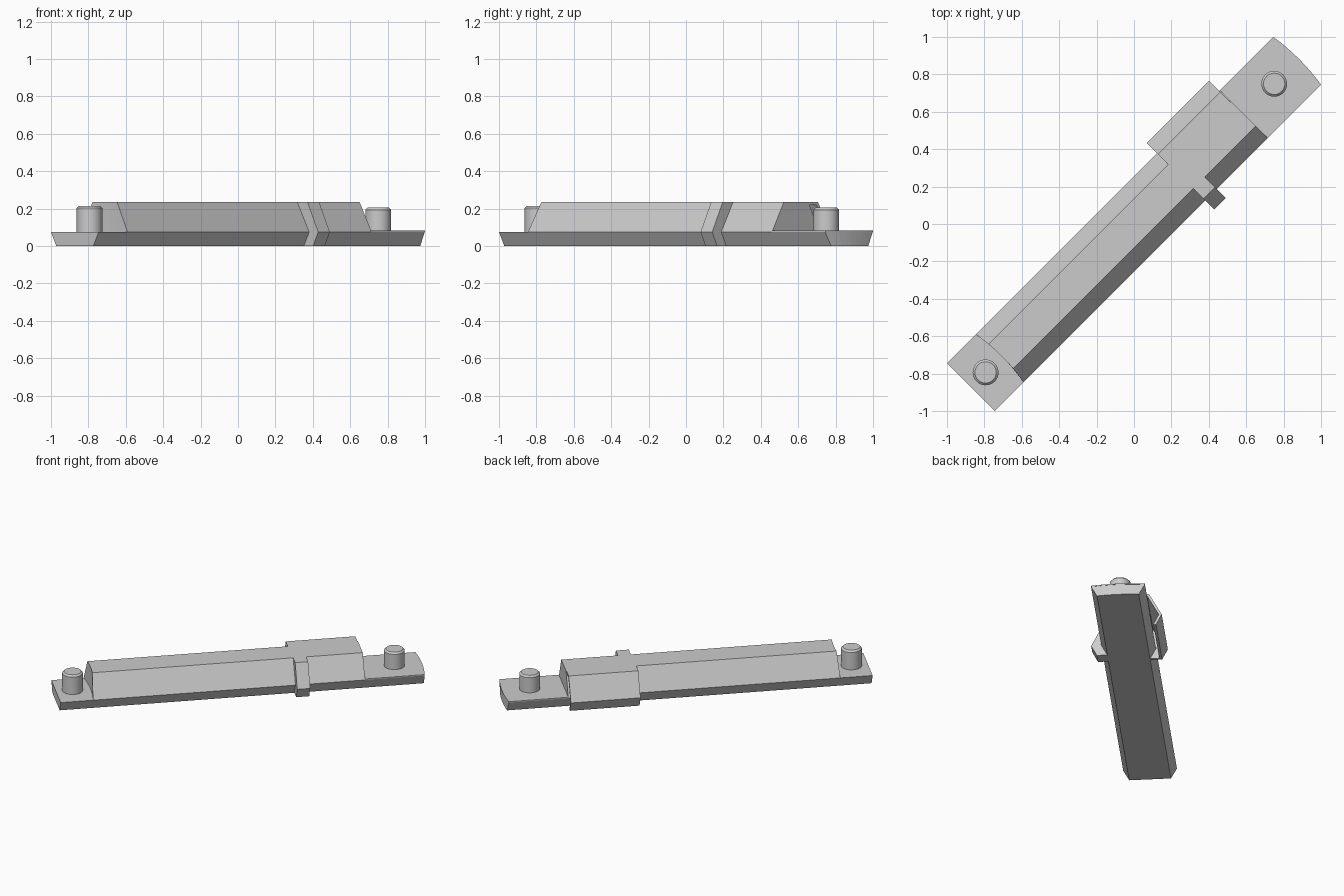
import bpy, bmesh, math
from mathutils import Matrix

if "Cube" in bpy.data.objects:
    bpy.data.objects.remove(bpy.data.objects["Cube"])

TURN = Matrix.Rotation(math.radians(45), 4, 'Z')   # part lies on the diagonal
grey = bpy.data.materials.new("plain_grey")
grey.diffuse_color = (0.6, 0.6, 0.6, 1)
grey.use_nodes = True
grey.node_tree.nodes["Principled BSDF"].inputs["Base Color"].default_value = grey.diffuse_color


def finish(name, bm):
    bmesh.ops.recalc_face_normals(bm, faces=bm.faces)
    bm.transform(TURN)
    me = bpy.data.meshes.new(name)
    bm.to_mesh(me)
    bm.free()
    me.materials.append(grey)
    ob = bpy.data.objects.new(name, me)
    bpy.context.collection.objects.link(ob)
    return ob


def slab(name, u0, u1, low, high, bow0=0.0, bow1=0.0):
    """Block along u; low/high are (v_start, v_end, z). Ends may bow outward along +u."""
    n = 8 if bow0 or bow1 else 1
    bm = bmesh.new()
    grid = []
    for u, bow in ((u0, bow0), (u1, bow1)):
        rows = []
        for a, b, z in (low, high):
            row = []
            for i in range(n + 1):
                v = a + (b - a) * i / n
                row.append(bm.verts.new((u + bow * (1 - (v / 0.18) ** 2), v, z)))
            rows.append(row)
        grid.append(rows)
    (l0, h0), (l1, h1) = grid
    for i in range(n):
        bm.faces.new((l0[i], l0[i + 1], h0[i + 1], h0[i]))
        bm.faces.new((l1[i], l1[i + 1], h1[i + 1], h1[i]))
    bm.faces.new(l0 + l1[::-1])
    bm.faces.new(h0 + h1[::-1])
    for i in (0, n):
        bm.faces.new((l0[i], h0[i], h1[i], l1[i]))
    return finish(name, bm)


def peg(name, u, z0, z1, r=0.069, bevel=0.012):
    """Round pin with a chamfered top."""
    bm = bmesh.new()
    n = 32
    rings = []
    for rad, z in ((r, z0), (r, z1 - bevel), (r - bevel, z1)):
        rings.append([bm.verts.new((u + rad * math.cos(2 * math.pi * i / n),
                                    rad * math.sin(2 * math.pi * i / n), z)) for i in range(n)])
    for a, b in zip(rings, rings[1:]):
        for i in range(n):
            j = (i + 1) % n
            bm.faces.new((a[i], a[j], b[j], b[i]))
    bm.faces.new(rings[0])
    bm.faces.new(rings[-1])
    ob = finish(name, bm)
    bpy.context.view_layer.objects.active = ob
    ob.select_set(True)
    bpy.ops.object.shade_smooth_by_angle(angle=math.radians(30))
    ob.select_set(False)


MID, TOP = 0.075, 0.235

# long base and raised housing
slab("base_bar", -1.234, 1.232, (-0.14, 0.14, 0), (-0.18, 0.18, MID), 0, 0.014)
slab("end_plate", 0.825, 1.234, (-0.18, 0.18, MID), (-0.18, 0.18, 0.082), 0, 0.014)
slab("housing", -1.015, 0.83, (-0.18, 0.18, MID), (-0.09, 0.095, TOP), 0.015, 0)

# side cover: thin shell, closed at one end, open below and at the other end
U0, U1 = 0.354, 0.826
slab("cover_skirt", U0, U1, (0.202, 0.22, 0), (0.238, 0.258, MID))
slab("cover_flank", U0, U1, (0.238, 0.258, MID), (0.153, 0.173, TOP))
slab("cover_roof", U0, U1, (0.085, 0.173, TOP - 0.015), (0.095, 0.173, TOP))
slab("cover_end_lower", U0, U0 + 0.018, (0.1, 0.22, 0), (0.1, 0.258, MID))
slab("cover_end_upper", U0, U0 + 0.018, (0.1, 0.258, MID), (0.09, 0.173, TOP))

# rib on the opposite side
slab("rib_lower", 0.358, 0.446, (-0.21, -0.1, 0), (-0.248, -0.1, MID))
slab("rib_upper", 0.358, 0.446, (-0.248, -0.08, MID), (-0.168, -0.08, TOP))

# pins at both ends
peg("left_peg", -1.122, 0.07, 0.215)
peg("right_peg", 1.06, 0.08, 0.206)
